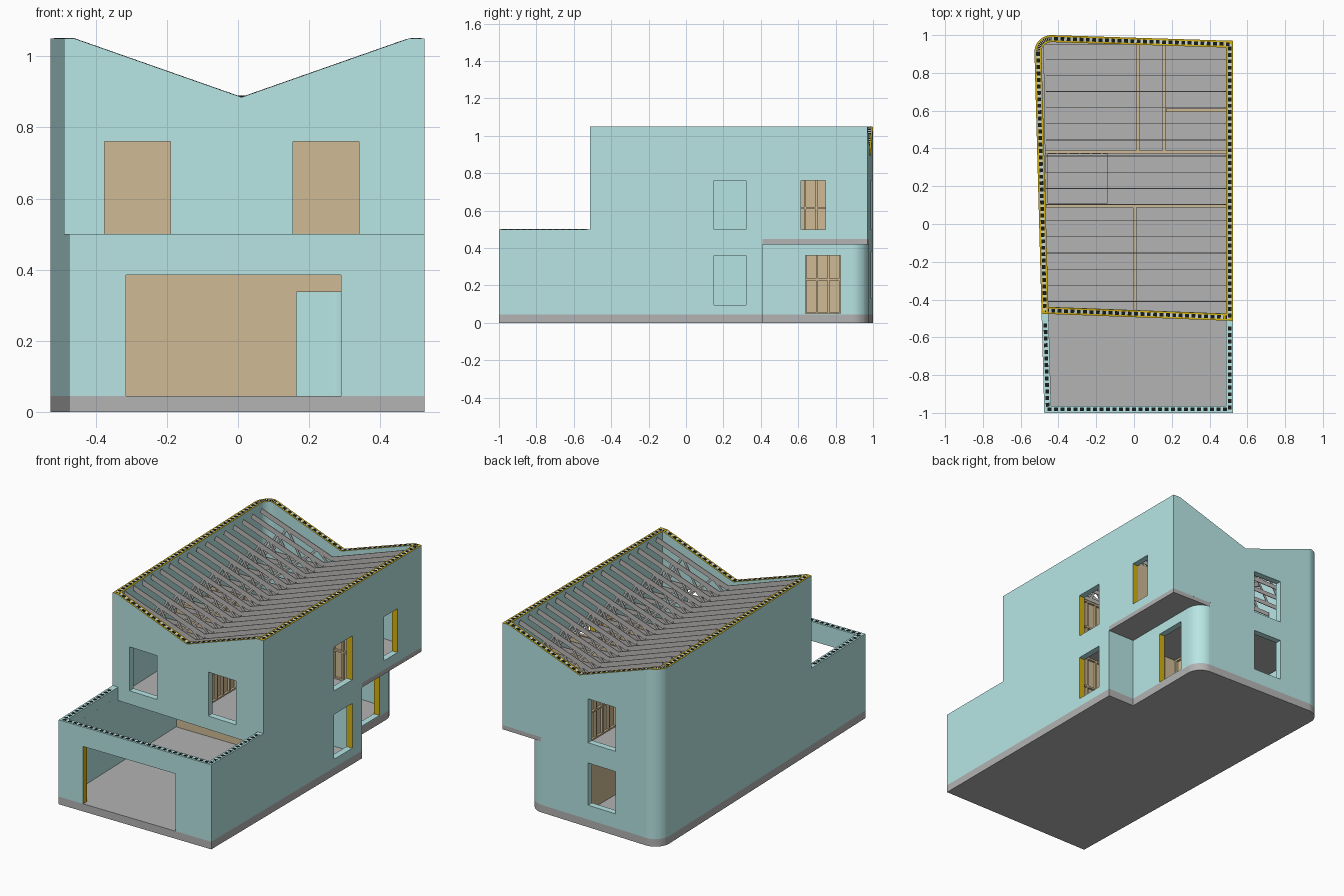
import bpy, bmesh, math
from mathutils import Vector

if "Cube" in bpy.data.objects:
    bpy.data.objects.remove(bpy.data.objects["Cube"])


def material(name, *rgb):
    lin = [((c / 255 + 0.055) / 1.055) ** 2.4 for c in rgb] + [1]
    m = bpy.data.materials.new(name)
    m.use_nodes = True
    m.diffuse_color = lin
    m.node_tree.nodes["Principled BSDF"].inputs["Base Color"].default_value = lin
    return m


TEAL = material("pale teal", 183, 229, 228)
GREY = material("concrete grey", 179, 179, 179)
TRUSS = material("truss grey", 188, 186, 184)
TAN = material("timber tan", 207, 187, 149)
YELLOW = material("insulation yellow", 212, 178, 15)
DARK = material("cavity black", 24, 26, 26)
PALE = material("stud end", 205, 215, 205)

T = 0.037                       # wall thickness
BASE, FLOOR, RIM, TOP = 0.045, 0.445, 0.5, 1.05
VALLEY_X, VALLEY_Z, EAVE = 0.01, 0.885, 0.47


def roof(x):
    """Height of the butterfly roof line."""
    return min(TOP, VALLEY_Z + (TOP - VALLEY_Z) * abs(x - VALLEY_X) / EAVE)


def left_x(y):
    """The left wall leans outward towards the back."""
    return -0.475 - 0.0274 * (y + 1)


def arc(cx, cy, r, a0, a1, n=12):
    return [(cx + r * math.cos(math.radians(a0 + (a1 - a0) * i / n)),
             cy + r * math.sin(math.radians(a0 + (a1 - a0) * i / n))) for i in range(n + 1)]


def inset(poly, t):
    """Offset a counter-clockwise outline inwards."""
    out, n = [], len(poly)
    for i in range(n):
        a, b, c = (Vector(poly[(i + k) % n]) for k in (-1, 0, 1))
        d1, d2 = (b - a).normalized(), (c - b).normalized()
        n1, n2 = Vector((-d1.y, d1.x)), Vector((-d2.y, d2.x))
        out.append(tuple(b + (n1 + n2) * (t / (1 + n1.dot(n2)))))
    return out


def add_prism(bm, poly, z0, z1):
    """z0 and z1 are heights or functions of x."""
    lo = [bm.verts.new((x, y, z0(x) if callable(z0) else z0)) for x, y in poly]
    hi = [bm.verts.new((x, y, z1(x) if callable(z1) else z1)) for x, y in poly]
    bm.faces.new(lo[::-1])
    bm.faces.new(hi)
    for i in range(len(poly)):
        j = (i + 1) % len(poly)
        bm.faces.new((lo[i], lo[j], hi[j], hi[i]))


def add_box(bm, x0, x1, y0, y1, z0, z1):
    add_prism(bm, [(x0, y0), (x1, y0), (x1, y1), (x0, y1)], z0, z1)


def finish(name, bm, *mats):
    bmesh.ops.recalc_face_normals(bm, faces=bm.faces)
    me = bpy.data.meshes.new(name)
    bm.to_mesh(me)
    bm.free()
    ob = bpy.data.objects.new(name, me)
    bpy.context.collection.objects.link(ob)
    for m in mats:
        me.materials.append(m)
    return ob


def solid(name, poly, z0, z1, mat):
    bm = bmesh.new()
    add_prism(bm, poly, z0, z1)
    return finish(name, bm, mat)


def shell(name, poly, z0, z1):
    """Hollow ring of walls following an outline."""
    bm = bmesh.new()
    rings = [[bm.verts.new((x, y, z)) for x, y in p]
             for p, z in ((poly, z0), (poly, z1), (inset(poly, T), z1), (inset(poly, T), z0))]
    for k in range(4):
        a, b = rings[k], rings[(k + 1) % 4]
        for i in range(len(poly)):
            j = (i + 1) % len(poly)
            bm.faces.new((a[i], a[j], b[j], b[i]))
    return finish(name, bm, TEAL, YELLOW)


def cut(ob, boxes, valley=False):
    bm = bmesh.new()
    for b in boxes:
        add_box(bm, *b)
    if valley:
        pts = [(VALLEY_X - EAVE, -0.7), (VALLEY_X, -0.7), (VALLEY_X + EAVE, -0.7),
               (VALLEY_X + EAVE, 1.2), (VALLEY_X, 1.2), (VALLEY_X - EAVE, 1.2)]
        for q in ([0, 1, 4, 5], [1, 2, 3, 4]):
            add_prism(bm, [pts[i] for i in q], roof, 1.3)
        bmesh.ops.remove_doubles(bm, verts=bm.verts, dist=1e-5)
        # drop the doubled wall between the two halves
        mid = [f for f in bm.faces if all(abs(v.co.x - VALLEY_X) < 1e-4 for v in f.verts)]
        bmesh.ops.delete(bm, geom=mid, context="FACES_ONLY")
    cutter = finish("cutter", bm)
    cutter.hide_render = True
    mod = ob.modifiers.new("openings", "BOOLEAN")
    mod.operation, mod.solver, mod.object = "DIFFERENCE", "EXACT", cutter
    bpy.context.view_layer.update()
    me = bpy.data.meshes.new_from_object(ob.evaluated_get(bpy.context.evaluated_depsgraph_get()))
    ob.modifiers.clear()
    ob.data = me
    bpy.data.objects.remove(cutter)


def paint(ob):
    """Yellow wall tops above, yellow jambs in the right wall and the garage."""
    for f in ob.data.polygons:
        c, n, small = f.center, f.normal, f.area < 0.02
        top = n.z > 0.5 and c.z > 0.86
        side_jamb = small and abs(n.y) > 0.9 and c.x > 0.28 and 0 < c.y < 0.9
        garage_jamb = small and abs(n.x) > 0.9 and c.y < -0.95
        f.material_index = 1 if top or side_jamb or garage_jamb else 0


# Outlines
round_back = [(-0.437, 1.0)] + arc(-0.437, 0.91, 0.09, 90, 180)[1:]
ground = [(left_x(-1), -1), (0.525, -1), (0.525, 0.41), (0.35, 0.41)] \
    + arc(0.26, 0.88826, 0.09, 0, 90) + round_back
house = [(left_x(-0.475), -0.475), (0.525, -0.513), (0.525, 0.97)] + round_back
garage = [(left_x(-1), -1), (0.525, -1), (0.525, -0.475), (left_x(-0.437), -0.437)]

# Slabs
solid("base_slab", ground, 0, BASE, GREY)
floor = solid("upper_floor", [(-0.46, -0.46), (0.495, -0.49), (0.495, 0.41), (0.525, 0.41), (0.525, 0.97),
                              (0.26, 0.978), (0.26, 0.95), (-0.48, 0.95)], 0.42, FLOOR + 0.002, GREY)
cut(floor, [(-0.455, -0.14, 0.11, 0.37, 0.3, 0.6)])

# Outer walls with openings
lower = shell("ground_walls", ground, BASE, FLOOR)
cut(lower, [(-0.315, 0.29, -1.1, -0.9, 0.03, 0.385), (0.45, 0.6, 0.15, 0.32, 0.095, 0.36),
            (0.28, 0.4, 0.64, 0.825, 0.05, 0.36), (-0.235, -0.05, 0.9, 1.1, 0.13, 0.38)])
paint(lower)
upper = shell("upper_walls", house, FLOOR, TOP)
cut(upper, [(-0.375, -0.19, -0.6, -0.4, 0.5, 0.76), (0.155, 0.34, -0.6, -0.4, 0.5, 0.76),
            (0.45, 0.6, 0.15, 0.32, 0.5, 0.76), (0.45, 0.6, 0.615, 0.745, 0.5, 0.76),
            (-0.235, -0.05, 0.9, 1.1, 0.5, 0.76)], valley=True)
paint(upper)
# The parapet ring also carries the house front over the open garage
shell("garage_parapet", garage, 0.42, RIM)


# Framing ends exposed along the wall tops
def framing(name, poly, height, gap_mat, y_limit):
    dark, gaps = bmesh.new(), bmesh.new()
    mid = [Vector(p) for p in inset(poly, T / 2)]
    for i, a in enumerate(mid):
        b = mid[(i + 1) % len(mid)]
        d = (b - a).normalized()
        s = Vector((-d.y, d.x)) * 0.0095
        count = max(1, round((b - a).length / 0.034))
        step = (b - a) / count
        for k in range(count):
            p = a + step * k
            if max(p.y, p.y + step.y) > y_limit:
                continue
            for bm, u, v in ((dark, 0, 0.6), (gaps, 0.6, 1)):
                q, r = p + step * u, p + step * v
                add_prism(bm, [tuple(w) for w in (q - s, r - s, r + s, q + s)],
                          lambda x: height(x) - 0.004, lambda x: height(x) + 0.001)
    finish(name + "_cavities", dark, DARK)
    finish(name + "_stud_ends", gaps, gap_mat)


framing("upper_wall", house, roof, PALE, 2)
framing("garage_wall", garage, lambda x: RIM, TEAL, -0.5)


# Partition walls: panel on one face (-1 or 1), framing on the other
def partition(name, along_x, at, start, end, z0, z1, face):
    bm = bmesh.new()

    def piece(a0, a1, d0, d1, lo, hi):
        b0, b1 = sorted((at + face * d0, at + face * d1))
        if along_x:
            add_box(bm, a0, a1, b0, b1, lo, hi)
        else:
            add_box(bm, b0, b1, a0, a1, lo, hi)

    piece(start, end, 0.005, 0.009, z0, z1)
    for z in (z0, (z0 + z1) / 2 - 0.005, z1 - 0.01):
        piece(start, end, -0.008, 0.005, z, z + 0.01)
    n = max(1, round((end - start) / 0.06))
    for i in range(n + 1):
        a = start + (end - start - 0.009) * i / n
        piece(a, a + 0.009, -0.009, 0.005, z0, z1)
    finish(name, bm, TAN)


CEIL, LOW = 0.785, 0.42
partition("upper_hall_front_partition", True, 0.097, -0.465, 0.488, FLOOR, CEIL, -1)
partition("upper_hall_back_partition", True, 0.38, -0.47, 0.488, FLOOR, CEIL, 1)
partition("upper_front_partition", False, 0.005, -0.455, 0.088, FLOOR, CEIL, -1)
partition("upper_back_partition_left", False, 0.02, 0.39, 0.95, FLOOR, CEIL, 1)
partition("upper_back_partition_right", False, 0.16, 0.39, 0.945, FLOOR, CEIL, -1)
partition("upper_back_cross_partition", True, 0.602, 0.17, 0.488, FLOOR, CEIL, 1)
partition("garage_rear_partition_left", True, 0.097, -0.465, 0.165, BASE, LOW, -1)
partition("garage_rear_partition_right", True, 0.097, 0.3, 0.488, BASE, LOW, -1)
partition("garage_rear_door_header", True, 0.097, 0.165, 0.3, 0.337, LOW, -1)
partition("ground_hall_back_partition", True, 0.38, -0.47, 0.1, BASE, LOW, 1)
partition("ground_back_partition", False, 0.02, 0.39, 0.95, BASE, LOW, -1)

# Roof trusses: sloping chords, ceiling tie and zigzag webs
bm = bmesh.new()


def member(y, x0, z0, x1, z1, depth):
    """Upright timber running from one point to another in the truss plane."""
    d = Vector((x1 - x0, z1 - z0)).normalized()
    nx, nz = -d.y * depth / 2, d.x * depth / 2
    quad = [(x0 - nx, z0 - nz), (x1 - nx, z1 - nz), (x1 + nx, z1 + nz), (x0 + nx, z0 + nz)]
    a, b = ([bm.verts.new((x, y + s, z)) for x, z in quad] for s in (-0.002, 0.002))
    bm.faces.new(a)
    bm.faces.new(b[::-1])
    for i in range(4):
        j = (i + 1) % 4
        bm.faces.new((a[i], a[j], b[j], b[i]))


for k in range(16):
    y = -0.41 + 0.0855 * k
    member(y, -0.465, 0.8, 0.488, 0.8, 0.025)
    for side in (-1, 1):
        member(y, VALLEY_X, VALLEY_Z - 0.02, VALLEY_X + side * EAVE, TOP - 0.02, 0.03)
        for i in range(4):
            xa, xb = (VALLEY_X + side * 0.1 * (i + j) for j in (0, 1))
            za, zb = (0.8, roof(xb) - 0.02) if i % 2 == 0 else (roof(xa) - 0.02, 0.8)
            member(y, xa, za, xb, zb, 0.014)
finish("roof_trusses", bm, TRUSS)
